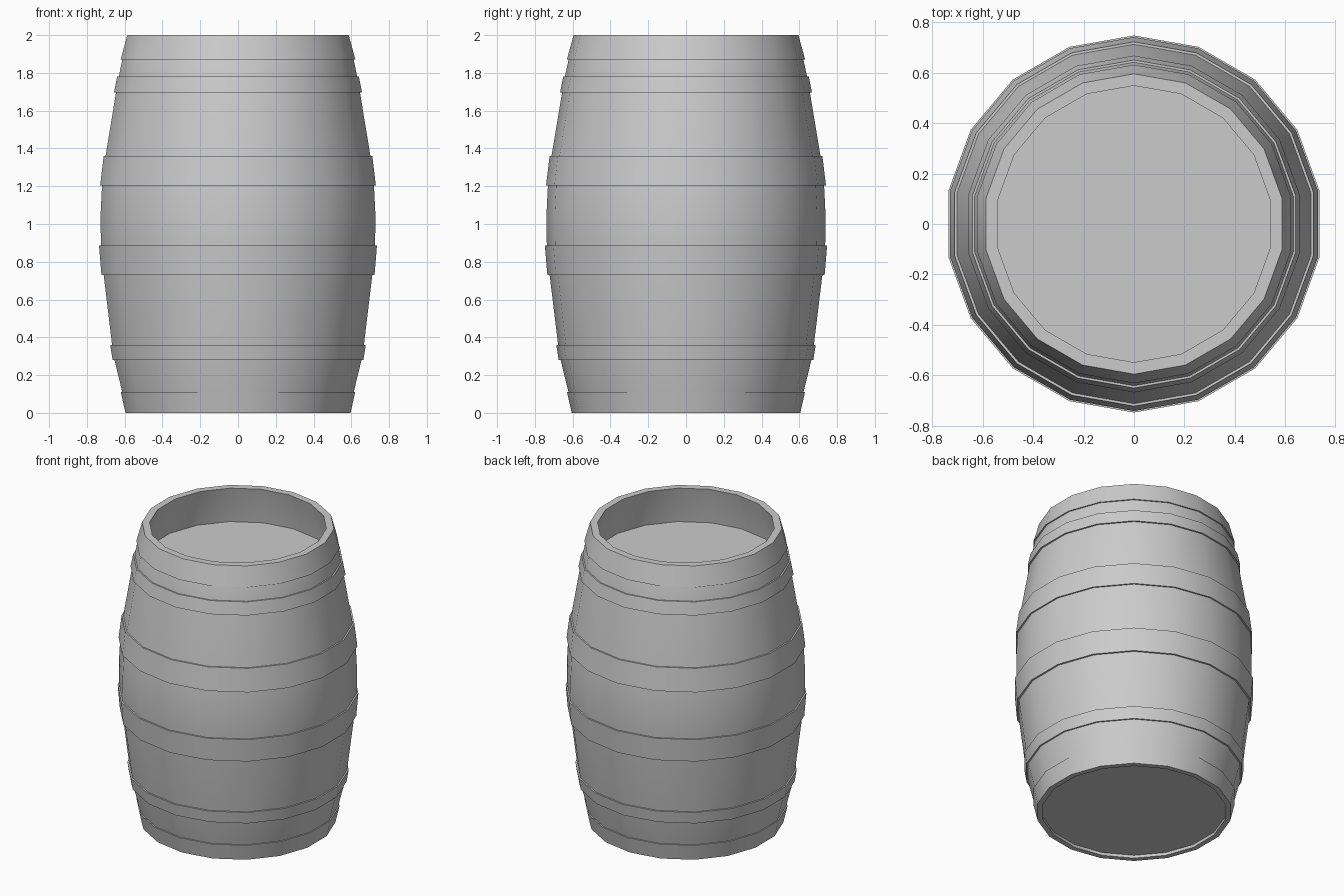
import bpy, bmesh, math

if "Cube" in bpy.data.objects:
    bpy.data.objects.remove(bpy.data.objects["Cube"])

SIDES = 18


def lathe(name, profile, closed=False):
    """Revolve (radius, z) points about z; a radius of 0 becomes a flat cap."""
    bm = bmesh.new()
    rings = []
    for r, z in profile:
        ring = []
        for i in range(SIDES):
            a = math.pi / 2 + 2 * math.pi * i / SIDES
            ring.append(bm.verts.new((r * math.cos(a), r * math.sin(a), z)))
        rings.append(ring)
    pairs = list(zip(rings, rings[1:]))
    if closed:
        pairs.append((rings[-1], rings[0]))
    for lo, hi in pairs:
        for i in range(SIDES):
            j = (i + 1) % SIDES
            bm.faces.new((lo[i], lo[j], hi[j], hi[i]))
    if not closed:
        bm.faces.new(rings[0])
        bm.faces.new(rings[-1])
    bmesh.ops.recalc_face_normals(bm, faces=bm.faces)
    mesh = bpy.data.meshes.new(name)
    bm.to_mesh(mesh)
    bm.free()
    obj = bpy.data.objects.new(name, mesh)
    bpy.context.collection.objects.link(obj)
    bpy.ops.object.select_all(action='DESELECT')
    obj.select_set(True)
    bpy.context.view_layer.objects.active = obj
    bpy.ops.object.shade_smooth_by_angle(angle=math.radians(30))
    return obj


# Staves with recessed bottom and sunken lid
lathe("barrel_body", [
    (0.57, 0.02), (0.57, 0.0), (0.597, 0.0),
    (0.622, 0.11), (0.664, 0.28), (0.677, 0.36), (0.722, 0.73),
    (0.737, 0.885), (0.739, 1.045), (0.731, 1.205), (0.712, 1.36),
    (0.656, 1.695), (0.641, 1.78), (0.622, 1.87), (0.586, 2.0),
    (0.548, 2.0), (0.578, 1.87), (0.595, 1.75),
])

# Metal hoops: bottom z, bottom radius, top z, top radius
hoops = [
    (0.0, 0.605, 0.11, 0.63),
    (0.28, 0.674, 0.36, 0.687),
    (0.73, 0.734, 0.885, 0.747),
    (1.205, 0.741, 1.36, 0.722),
    (1.695, 0.667, 1.78, 0.65),
    (1.87, 0.631, 2.0, 0.595),
]
for n, (z0, r0, z1, r1) in enumerate(hoops, 1):
    t = 0.014
    lathe(f"hoop_{n}", [(r0 - t, z0), (r0, z0), (r1, z1), (r1 - t, z1)], closed=True)
